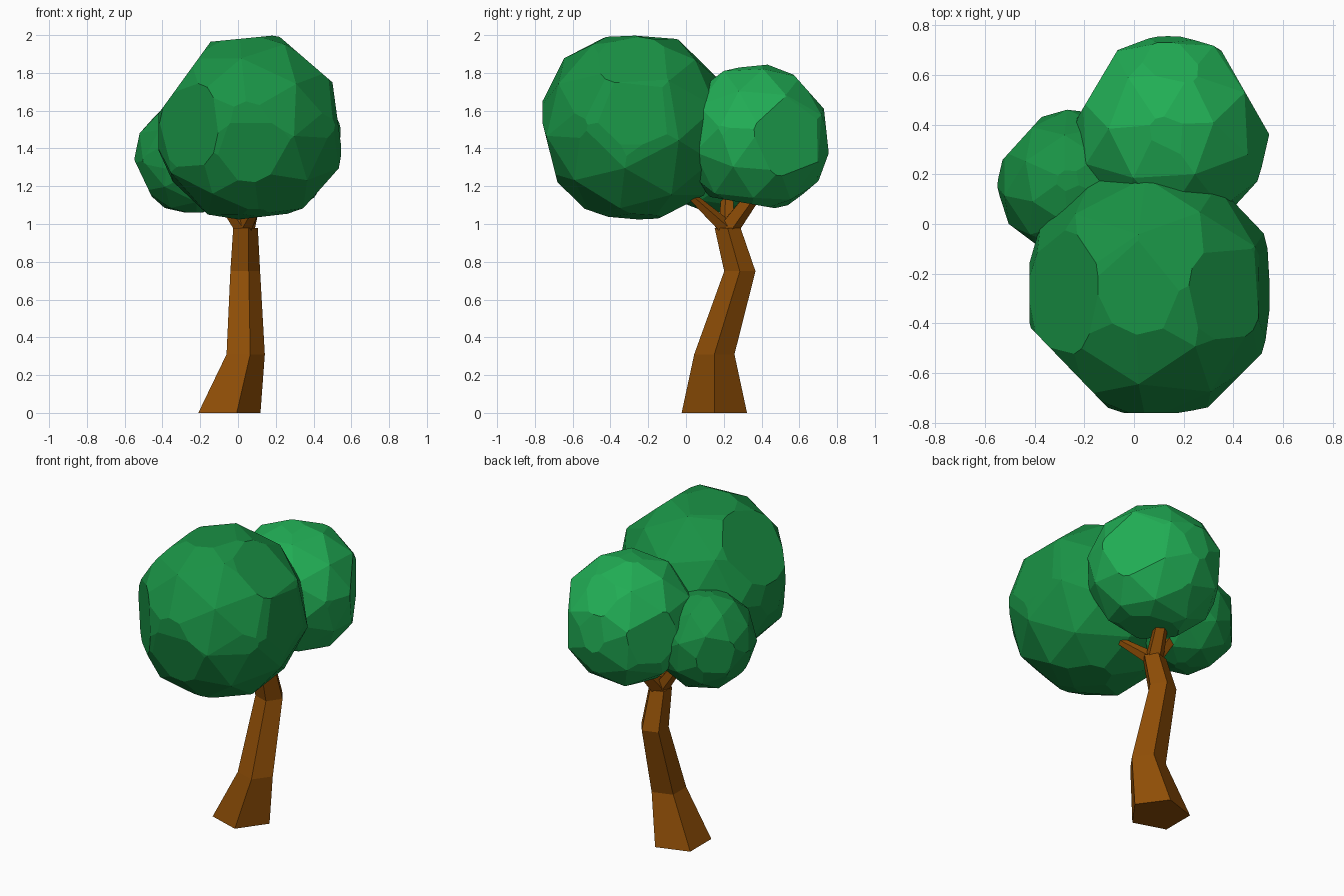
import bpy, bmesh
from math import cos, sin, tau
from mathutils import Vector, Euler

if "Cube" in bpy.data.objects:
    bpy.data.objects.remove(bpy.data.objects["Cube"])


def material(name, rgb):
    m = bpy.data.materials.new(name)
    m.diffuse_color = (*rgb, 1)
    m.use_nodes = True
    m.node_tree.nodes["Principled BSDF"].inputs["Base Color"].default_value = m.diffuse_color
    return m


BARK = material("bark", (0.27, 0.075, 0.002))
LEAF = material("leaf", (0.01, 0.29, 0.06))
LEAF_LIGHT = material("light_leaf", (0.015, 0.42, 0.09))
FRONT, SIDE, TOP = (0, 2), (1, 2), (0, 1)   # axis pairs of the drawing planes


def add_object(name, bm, mat):
    mesh = bpy.data.meshes.new(name)
    bmesh.ops.recalc_face_normals(bm, faces=bm.faces[:])
    bm.to_mesh(mesh)
    bm.free()
    mesh.materials.append(mat)
    bpy.context.collection.objects.link(bpy.data.objects.new(name, mesh))


def limb(name, sections, sides, axis, mat=BARK):
    """Faceted tapered tube through (centre, radius) sections, rings facing axis."""
    bm = bmesh.new()
    turn = Vector(axis).to_track_quat('Z', 'Y') if axis else None
    rings = []
    for centre, r in sections:
        ring = []
        for i in range(sides):
            p = Vector((r * cos(tau * i / sides), r * sin(tau * i / sides), 0))
            if turn:
                p = turn @ p
            ring.append(bm.verts.new(Vector(centre) + p))
        rings.append(ring)
    for a, b in zip(rings, rings[1:]):
        for i in range(sides):
            j = (i + 1) % sides
            bm.faces.new((a[i], a[j], b[j], b[i]))
    bm.faces.new(rings[0][::-1])
    bm.faces.new(rings[-1])
    add_object(name, bm, mat)


def foliage(name, centre, r, low, high, turn, cuts, mat):
    """Low-poly ball with broad flat facets sliced off along outline edges."""
    bm = bmesh.new()
    bmesh.ops.create_icosphere(bm, subdivisions=2, radius=r)
    c = Vector(centre)
    rot = Euler(turn).to_matrix()
    for v in bm.verts:
        v.co = rot @ v.co + c

    def slice_off(point, normal):
        geom = bm.verts[:] + bm.edges[:] + bm.faces[:]
        cut = bmesh.ops.bisect_plane(bm, geom=geom, plane_co=point, plane_no=normal,
                                     dist=1e-5, clear_outer=True)
        edges = [e for e in cut["geom_cut"] if isinstance(e, bmesh.types.BMEdge)]
        edges = [e for e in edges if e.is_boundary]
        if edges:
            bmesh.ops.contextual_create(bm, geom=edges)

    for (i, j), p, q in cuts:
        point, normal = c.copy(), Vector((0, 0, 0))
        point[i], point[j] = p
        normal[i], normal[j] = q[1] - p[1], p[0] - q[0]
        if normal.dot(point - c) < 0:
            normal.negate()
        slice_off(point, normal.normalized())
    for k in range(3):
        axis = Vector([float(k == n) for n in range(3)])
        slice_off(axis * low[k], -axis)
        slice_off(axis * high[k], axis)
    add_object(name, bm, mat)


# Bent five-sided trunk
limb("trunk", [((-0.063, 0.15, 0), 0.182), ((0.03, 0.15, 0.31), 0.112),
               ((0.03, 0.285, 0.75), 0.087), ((0.033, 0.22, 0.98), 0.072)], 5, None)

# Three branches reaching into the foliage
fork = Vector((0.033, 0.22, 0.97))
for name, tip, r0, r1 in (("front_branch", (0.15, -0.02, 1.19), 0.045, 0.018),
                          ("back_branch", (0.10, 0.39, 1.20), 0.055, 0.038),
                          ("left_branch", (-0.13, 0.22, 1.20), 0.048, 0.03)):
    limb(name, [(fork, r0), (tip, r1)], 5, Vector(tip) - fork)

# Foliage balls
foliage("front_foliage", (0.065, -0.275, 1.515), 0.52,
        (-0.42, -0.76, 1.02), (0.545, 0.21, 2.0), (0.5, 0.3, 0.2),
        [(FRONT, (-0.37, 1.655), (-0.145, 1.965)),
         (FRONT, (-0.145, 1.965), (0.21, 2.0)),
         (FRONT, (0.21, 2.0), (0.5, 1.75)),
         (FRONT, (0.5, 1.75), (0.545, 1.42)),
         (FRONT, (-0.03, 1.02), (0.31, 1.06)),
         (SIDE, (-0.76, 1.535), (-0.67, 1.18)),
         (SIDE, (-0.535, 1.08), (-0.36, 1.02)),
         (TOP, (-0.37, -0.465), (-0.1, -0.745)),
         (TOP, (0.28, -0.755), (0.545, -0.49))], LEAF)
foliage("back_foliage", (0.15, 0.37, 1.455), 0.405,
        (-0.25, 0.0, 1.075), (0.55, 0.76, 1.85), (0.2, 0.4, 0.7),
        [(SIDE, (0.195, 1.82), (0.445, 1.845)),
         (SIDE, (0.57, 1.79), (0.73, 1.61)),
         (SIDE, (0.73, 1.61), (0.757, 1.365)),
         (SIDE, (0.71, 1.235), (0.52, 1.075)),
         (SIDE, (0.52, 1.075), (0.205, 1.13)),
         (TOP, (0.35, 0.7), (0.55, 0.35)),
         (TOP, (0.55, 0.35), (0.49, 0.15)),
         (TOP, (-0.25, 0.39), (-0.06, 0.71))], LEAF_LIGHT)
foliage("left_foliage", (-0.25, 0.165, 1.35), 0.305,
        (-0.55, -0.12, 1.06), (0.04, 0.46, 1.64), (0.9, 0.2, 0.4),
        [(TOP, (-0.55, 0.235), (-0.4, 0.4)),
         (TOP, (-0.53, 0.02), (-0.37, -0.1)),
         (FRONT, (-0.53, 1.3), (-0.44, 1.11))], LEAF)
